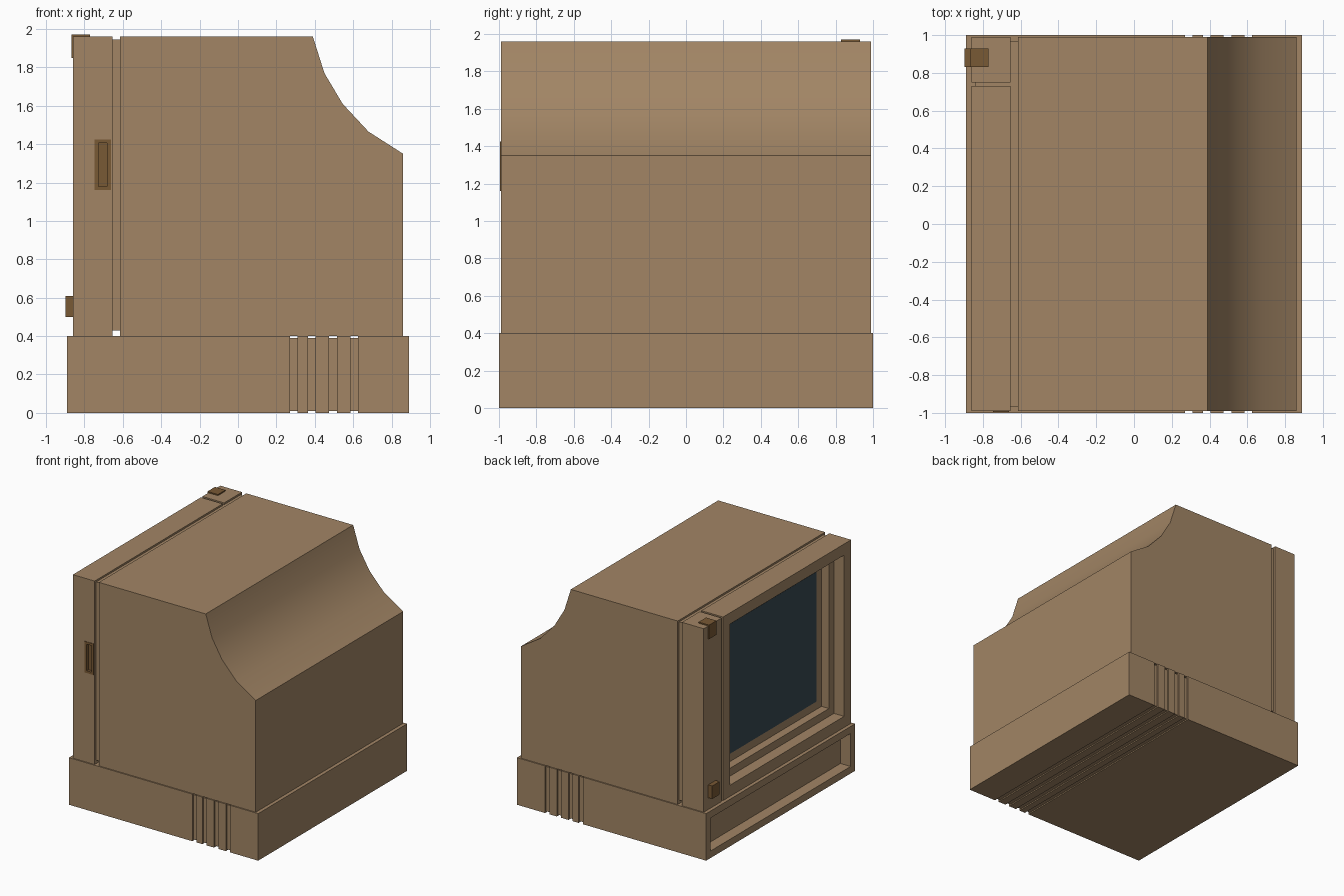
import bpy, bmesh
from mathutils import Vector

if "Cube" in bpy.data.objects:
    bpy.data.objects.remove(bpy.data.objects["Cube"])


def material(name, color):
    m = bpy.data.materials.new(name)
    m.diffuse_color = (*color, 1)
    m.use_nodes = True
    m.node_tree.nodes["Principled BSDF"].inputs["Base Color"].default_value = m.diffuse_color
    return m


TAN = material("tan_plastic", (0.36, 0.235, 0.13))
BROWN = material("dark_brown", (0.19, 0.10, 0.035))
GLASS = material("dark_glass", (0.04, 0.068, 0.085))


def finish(name, bm, mat):
    bmesh.ops.recalc_face_normals(bm, faces=bm.faces)
    me = bpy.data.meshes.new(name)
    bm.to_mesh(me)
    bm.free()
    me.materials.append(mat)
    ob = bpy.data.objects.new(name, me)
    bpy.context.collection.objects.link(ob)
    return ob


def box(name, x, y, z, mat=TAN, face=None, steps=()):
    """Box from ranges; the face pointing along 'face' gets stepped recesses (inset, depth)."""
    bm = bmesh.new()
    bmesh.ops.create_cube(bm, size=1)
    for v in bm.verts:
        v.co = [r[0] + (c + 0.5) * (r[1] - r[0]) for c, r in zip(v.co, (x, y, z))]
    if face:
        d = Vector(face)
        bm.normal_update()
        f = max(bm.faces, key=lambda q: q.normal.dot(d))
        for inset, depth in steps:
            bmesh.ops.inset_region(bm, faces=[f], thickness=inset, use_even_offset=True)
            f = bmesh.ops.extrude_discrete_faces(bm, faces=[f])["faces"][0]
            bmesh.ops.translate(bm, verts=f.verts[:], vec=-d * depth)
    return finish(name, bm, mat)


# Base: front slab with shallow tray, vent ribs and rear slab around a slimmer core
FRONT = (-1, 0, 0)
box("base_front", (-0.89, 0.27), (-1, 1), (0, 0.4), face=FRONT, steps=[(0.06, 0.095)])
for i, (a, b) in enumerate([(0.31, 0.365), (0.405, 0.475), (0.515, 0.585)]):
    box(f"base_vent_rib_{i + 1}", (a, b), (-1, 1), (0, 0.4))
box("base_rear", (0.625, 0.89), (-1, 1), (0, 0.4))
box("base_core", (0.25, 0.65), (-0.985, 0.985), (0.01, 0.39))

# Main housing: extruded profile with a concave sweep at the rear
profile = [(-0.615, 0.4), (0.86, 0.4), (0.86, 1.35), (0.68, 1.465), (0.545, 1.61),
           (0.45, 1.77), (0.39, 1.96), (-0.615, 1.96)]
bm = bmesh.new()
side = bm.faces.new([bm.verts.new((x, -0.99, z)) for x, z in profile])
new = bmesh.ops.extrude_face_region(bm, geom=[side])["geom"]
bmesh.ops.translate(bm, vec=(0, 1.98, 0), verts=[g for g in new if isinstance(g, bmesh.types.BMVert)])
housing = finish("housing", bm, TAN)
bpy.context.view_layer.objects.active = housing
housing.select_set(True)
bpy.ops.object.shade_smooth_by_angle(angle=0.5)

# Seam cores set back between the front panels and the housing
box("seam_core", (-0.67, -0.6), (-0.97, 0.97), (0.43, 1.945))
box("panel_seam_core", (-0.84, -0.66), (0.72, 0.76), (0.42, 1.945))

# Screen bezel with two stepped frames, and the glass
bezel = box("screen_bezel", (-0.86, -0.655), (-0.99, 0.73), (0.4, 1.96),
            face=FRONT, steps=[(0.095, 0.095), (0.067, 0.075)])
box("screen", (-0.69, -0.675), (-0.828, 0.568), (0.562, 1.798), GLASS)
box("screen_frame", (-0.695, -0.68), (-0.828, 0.568), (0.562, 1.798),
    face=FRONT, steps=[(0.067, 0.012)])
bpy.data.objects["screen"].location.x = -0.006
bpy.data.objects["screen"].scale = (1, 1, 1)
glass = bpy.data.objects["screen"].data
for v in glass.vertices:
    v.co.y = max(-0.761, min(0.501, v.co.y))
    v.co.z = max(0.629, min(1.731, v.co.z))

# Control panel strip beside the screen
box("control_panel", (-0.86, -0.655), (0.75, 0.99), (0.4, 1.96))

# Side grip set into the bezel
cutter = box("grip_cutter", (-0.747, -0.662), (-1.1, -0.955), (1.16, 1.425))
cutter.hide_render = True
cutter.hide_viewport = True
cut = bezel.modifiers.new("grip_pocket", "BOOLEAN")
cut.operation = "DIFFERENCE"
cut.object = cutter
box("side_grip", (-0.747, -0.662), (-0.994, -0.955), (1.16, 1.425), BROWN,
    face=(0, -1, 0), steps=[(0.02, 0.025)])

# Corner latch and lower button on the control panel
box("latch", (-0.868, -0.77), (0.83, 0.93), (1.85, 1.97), BROWN)
box("power_button", (-0.898, -0.85), (0.83, 0.93), (0.5, 0.61), BROWN)
